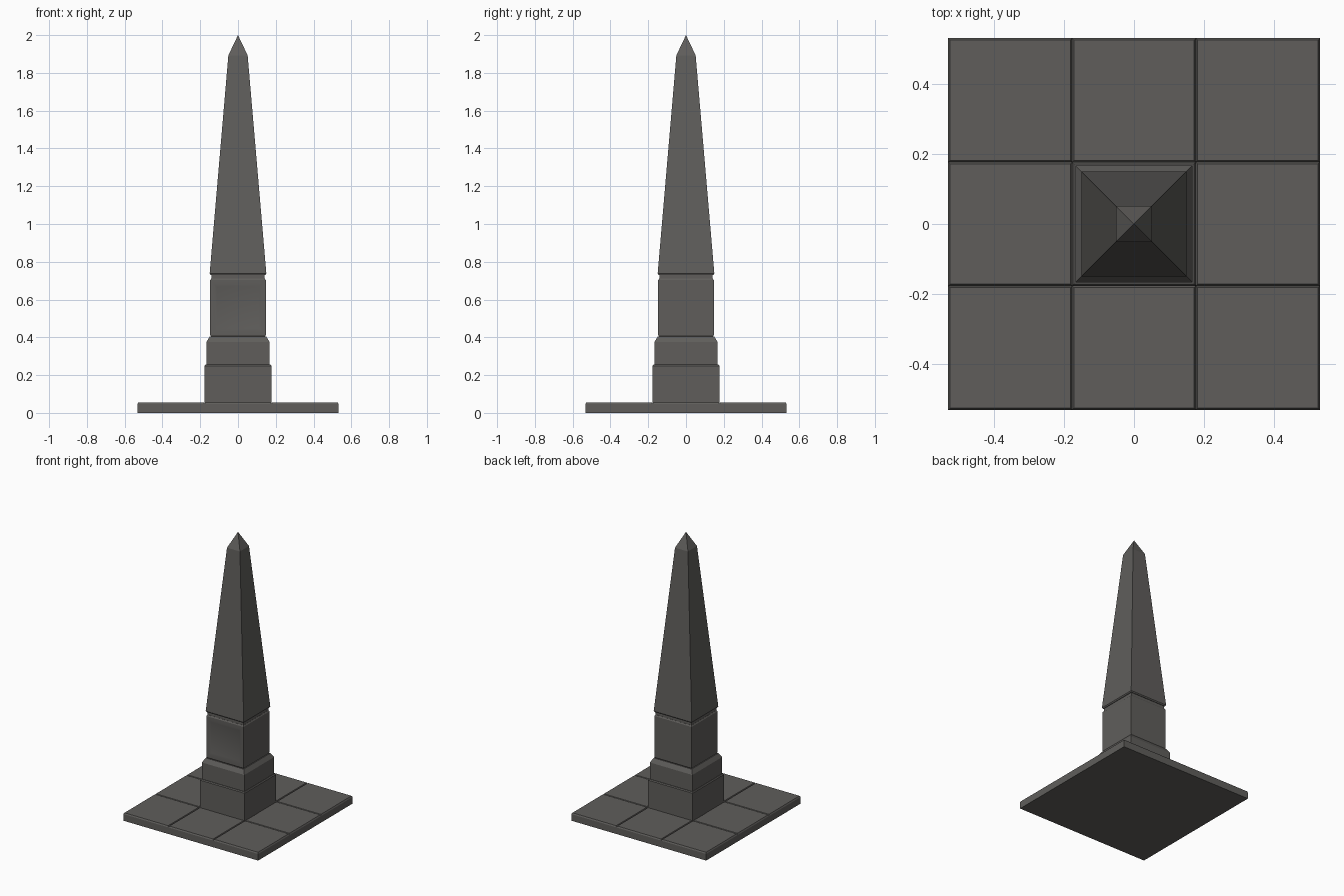
import bpy, bmesh, math

if "Cube" in bpy.data.objects:
    bpy.data.objects.remove(bpy.data.objects["Cube"])

stone = bpy.data.materials.new("dark grey stone")
stone.diffuse_color = (0.115, 0.111, 0.105, 1)
stone.use_nodes = True
stone.node_tree.nodes["Principled BSDF"].inputs["Base Color"].default_value = stone.diffuse_color


def finish(name, bm):
    bmesh.ops.recalc_face_normals(bm, faces=bm.faces)
    mesh = bpy.data.meshes.new(name)
    bm.to_mesh(mesh)
    bm.free()
    mesh.materials.append(stone)
    obj = bpy.data.objects.new(name, mesh)
    bpy.context.collection.objects.link(obj)
    return obj


def square_stack(name, rings, front_panel=None):
    """Square tower through (half width, height) rings; half 0 makes a point."""
    bm = bmesh.new()
    loops = []
    for h, z in rings:
        if h == 0:
            loops.append([bm.verts.new((0, 0, z))] * 4)
        else:
            loops.append([bm.verts.new((sx * h, sy * h, z))
                          for sx, sy in ((-1, -1), (1, -1), (1, 1), (-1, 1))])
    panel = None
    for k, (a, b) in enumerate(zip(loops, loops[1:])):
        for i in range(4):
            j = (i + 1) % 4
            corners = [a[i], a[j], b[j], b[i]]
            f = bm.faces.new(list(dict.fromkeys(corners)))
            if k == front_panel and i == 0:
                panel = f
    bm.faces.new(loops[0][::-1])
    if rings[-1][0]:
        bm.faces.new(loops[-1])
    if panel:  # shallow dished panel on the front face
        bm.normal_update()
        bmesh.ops.inset_individual(bm, faces=[panel], thickness=0.03, depth=0)
        for f in (panel,):
            bmesh.ops.inset_individual(bm, faces=[f], thickness=0.02, depth=-0.004)
    return finish(name, bm)


# Paving: one slab whose top is split into nine bevelled tiles
R = 0.532
bm = bmesh.new()
bmesh.ops.create_grid(bm, x_segments=3, y_segments=3, size=R)
for v in bm.verts:
    v.co.z = 0.047
top = list(bm.faces)
rim = [e for e in bm.edges if e.is_boundary]
ret = bmesh.ops.extrude_edge_only(bm, edges=rim)["geom"]
low = [g for g in ret if isinstance(g, bmesh.types.BMVert)]
for v in low:
    v.co.z = 0
bmesh.ops.contextual_create(
    bm, geom=[g for g in ret if isinstance(g, bmesh.types.BMEdge) and g.is_boundary])
bm.normal_update()
bmesh.ops.inset_individual(bm, faces=top, thickness=0.007, depth=0)
for f in top:
    for v in f.verts:
        v.co.z = 0.056
finish("paving_slab", bm)

# Stepped pedestal
square_stack("plinth", [(0.177, 0.045), (0.177, 0.249), (0.172, 0.256)])
square_stack("pedestal_step", [(0.168, 0.254), (0.168, 0.374), (0.150, 0.404)])
die = square_stack("pedestal_block",
                   [(0.142, 0.402), (0.147, 0.412), (0.147, 0.703), (0.142, 0.711)],
                   front_panel=1)
square_stack("neck_band", [(0.141, 0.708), (0.141, 0.732), (0.145, 0.736)])

# Tapered shaft with pyramid tip
square_stack("obelisk_shaft", [(0.145, 0.730), (0.150, 0.738), (0.051, 1.893), (0, 2.0)])

# Soft shading on the dished panel only
bpy.ops.object.select_all(action='DESELECT')
die.select_set(True)
bpy.context.view_layer.objects.active = die
bpy.ops.object.shade_smooth_by_angle(angle=math.radians(25))
